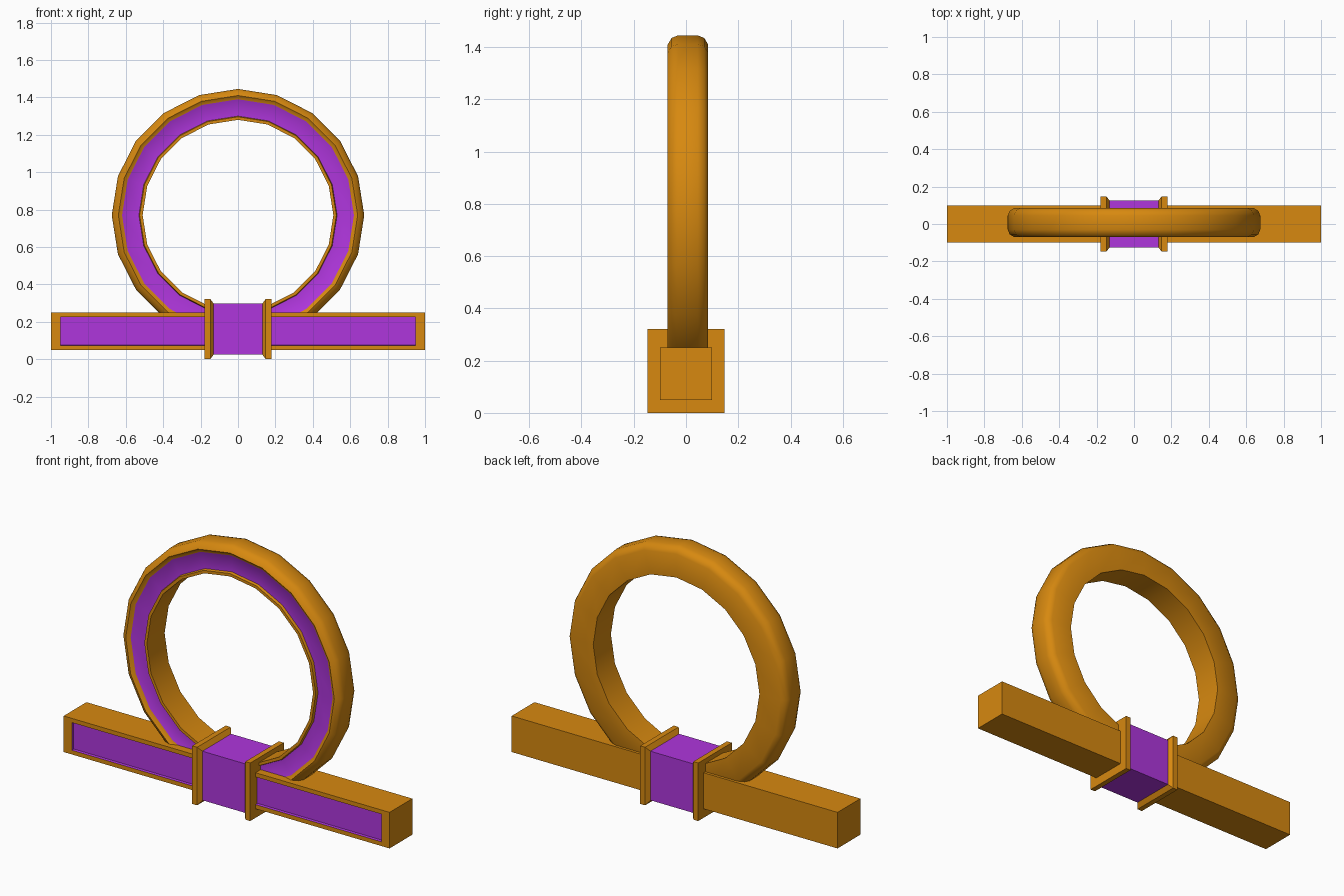
import bpy, bmesh
from math import sin, cos, pi, radians

if "Cube" in bpy.data.objects:
    bpy.data.objects.remove(bpy.data.objects["Cube"], do_unlink=True)


def material(name, rgb):
    mat = bpy.data.materials.new(name)
    mat.use_nodes = True
    mat.diffuse_color = (*rgb, 1)
    mat.node_tree.nodes["Principled BSDF"].inputs["Base Color"].default_value = (*rgb, 1)
    return mat


ORANGE = material("amber_orange", (0.68, 0.25, 0.005))
PURPLE = material("violet", (0.43, 0.037, 0.72))


def finish(name, bm, smooth=False):
    bmesh.ops.recalc_face_normals(bm, faces=bm.faces)
    mesh = bpy.data.meshes.new(name)
    bm.to_mesh(mesh)
    bm.free()
    mesh.materials.append(ORANGE)
    mesh.materials.append(PURPLE)
    obj = bpy.data.objects.new(name, mesh)
    bpy.context.collection.objects.link(obj)
    if smooth:
        bpy.ops.object.select_all(action='DESELECT')
        obj.select_set(True)
        bpy.context.view_layer.objects.active = obj
        bpy.ops.object.shade_smooth_by_angle(angle=radians(40))
    return obj


def skin(bm, loops, closed=False):
    """Join equal vertex loops with quads; yields (loop index, side index, face)."""
    count, sides = len(loops), len(loops[0])
    for i in range(count if closed else count - 1):
        a, b = loops[i], loops[(i + 1) % count]
        for j in range(sides):
            k = (j + 1) % sides
            yield i, j, bm.faces.new((a[j], a[k], b[k], b[j]))


# Ring: closed (radius, y) profile spun around the y axis, groove floor in violet
PROFILE = [(0.51, -0.07), (0.526, -0.07), (0.53, -0.055), (0.62, -0.055),
           (0.64, -0.07), (0.665, -0.055), (0.675, -0.03), (0.675, 0.045),
           (0.665, 0.07), (0.64, 0.085), (0.51, 0.085)]
GROOVE_FLOOR = 2
SEGMENTS = 20
RING_Z = 0.77
bm = bmesh.new()
loops = []
for s in range(SEGMENTS):
    a = 2 * pi * s / SEGMENTS
    loops.append([bm.verts.new((r * sin(a), y, RING_Z + r * cos(a))) for r, y in PROFILE])
for i, j, face in skin(bm, loops, closed=True):
    face.material_index = int(j == GROOVE_FLOOR)
finish("ring", bm, smooth=True)

# Crossbar: box with one recessed violet panel along the front
bm = bmesh.new()
bmesh.ops.create_cube(bm, size=1)
for v in bm.verts:
    v.co = (v.co.x * 2, v.co.y * 0.2, v.co.z * 0.2 + 0.15)
bm.normal_update()
front = min(bm.faces, key=lambda f: f.calc_center_median().y)
bmesh.ops.inset_individual(bm, faces=[front], thickness=0.033)
for v in front.verts:
    v.co.x = 0.95 if v.co.x > 0 else -0.95
walls = bmesh.ops.inset_individual(bm, faces=[front], thickness=0.003, depth=-0.014)["faces"]
for face in walls + [front]:
    face.material_index = 1
finish("crossbar", bm)

# Clamp: square sections along x, violet sleeve between two tapered flanges
MID_Z = 0.161
FLANGE, SLEEVE = (0.147, 0.161), (0.126, 0.136)
half = [(0.13, SLEEVE), (0.148, FLANGE), (0.178, FLANGE)]
sections = [(-x, size) for x, size in reversed(half)] + half
bm = bmesh.new()
loops = [[bm.verts.new((x, sy * w, MID_Z + sz * h))
          for sy, sz in ((-1, -1), (1, -1), (1, 1), (-1, 1))]
         for x, (w, h) in sections]
for i, j, face in skin(bm, loops):
    face.material_index = int(i == len(half) - 1)
bm.faces.new(loops[0])
bm.faces.new(loops[-1])
finish("clamp", bm)
